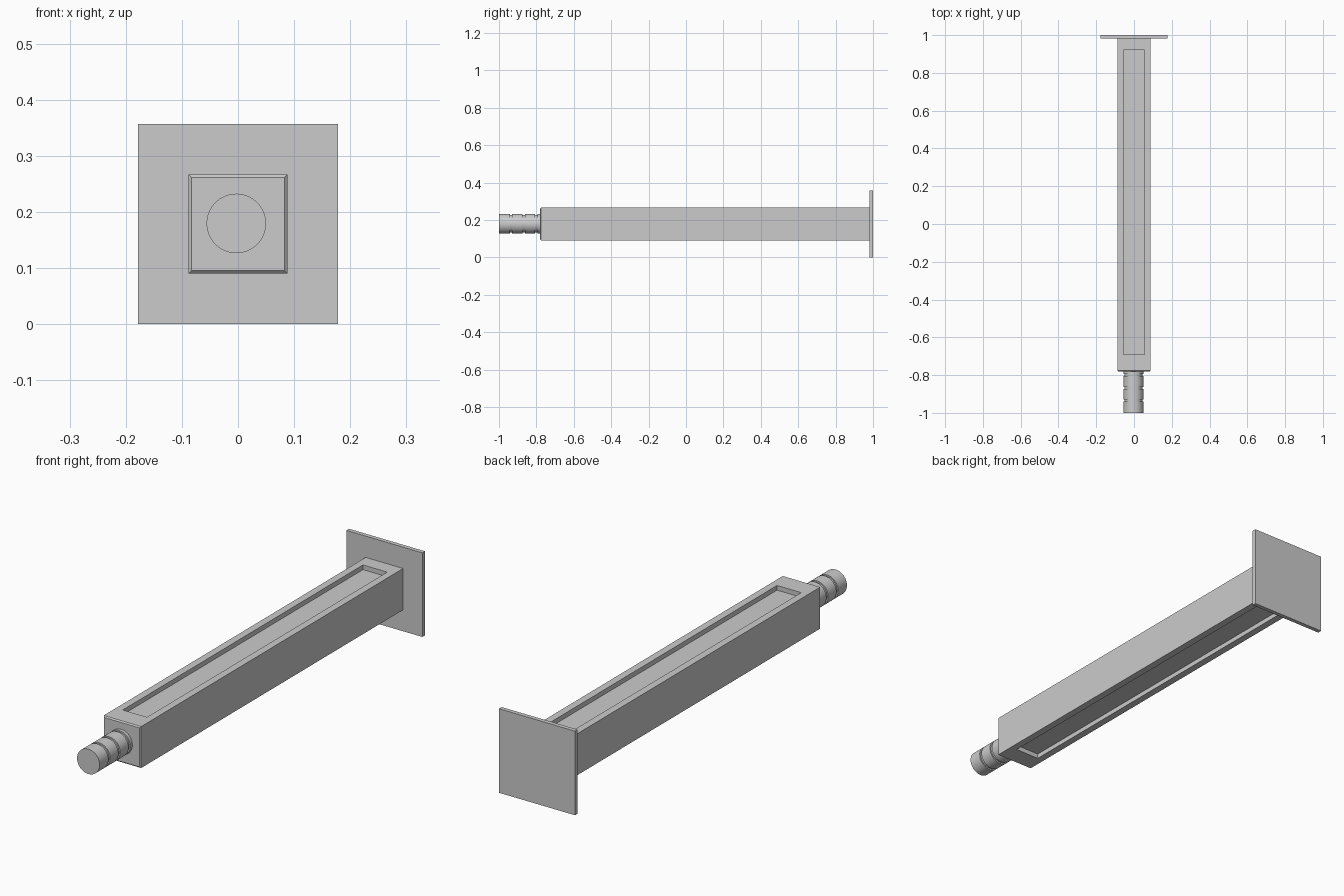
import bpy, bmesh, math
from mathutils import Matrix, Vector

if "Cube" in bpy.data.objects:
    bpy.data.objects.remove(bpy.data.objects["Cube"])

ZC = 0.1785  # height of the long axis


def finish(name, bm):
    bmesh.ops.recalc_face_normals(bm, faces=bm.faces)
    me = bpy.data.meshes.new(name)
    bm.to_mesh(me)
    bm.free()
    ob = bpy.data.objects.new(name, me)
    bpy.context.collection.objects.link(ob)
    return ob


def box(half, y0, y1):
    bm = bmesh.new()
    m = Matrix.Translation((0, (y0 + y1) / 2, ZC)) @ Matrix.Diagonal((2 * half, y1 - y0, 2 * half, 1))
    bmesh.ops.create_cube(bm, size=1, matrix=m)
    return bm


# square mounting plate at the back
finish("end_plate", box(0.1785, 0.982, 1.0))

# square beam with chamfered front rim
Y0, Y1 = -0.78, 0.982
bm = box(0.088, Y0, Y1)
front = [e for e in bm.edges if all(abs(v.co.y - Y0) < 1e-5 for v in e.verts)]
bmesh.ops.bevel(bm, geom=front, offset=0.005, segments=1, affect='EDGES')

# long recesses in the top and bottom of the beam
bm.normal_update()
for side in (1, -1):
    face = next(f for f in bm.faces if f.normal.z * side > 0.99)
    bmesh.ops.inset_individual(bm, faces=[face], thickness=0.044)
    for v in face.verts:
        v.co.y = 0.92 if v.co.y > 0 else -0.692
    floor = bmesh.ops.extrude_discrete_faces(bm, faces=[face])["faces"][0]
    bmesh.ops.translate(bm, verts=floor.verts[:], vec=Vector((0, 0, -0.02 * side)))
finish("beam", bm)

# round spigot with three shallow grooves, lathed around y
R, G, W = 0.053, 0.047, 0.006
profile = [(0, -1.0), (R, -1.0)]
for y in (-0.935, -0.868, -0.80):
    profile += [(R, y - W), (G, y - W), (G, y + W), (R, y + W)]
profile += [(R, Y0), (0, Y0)]
bm = bmesh.new()
vs = [bm.verts.new((r, y, 0)) for r, y in profile]
es = [bm.edges.new(p) for p in zip(vs, vs[1:])]
bmesh.ops.spin(bm, geom=vs + es, cent=(0, 0, 0), axis=(0, 1, 0), angle=2 * math.pi, steps=64)
bmesh.ops.remove_doubles(bm, verts=bm.verts, dist=1e-5)
bmesh.ops.translate(bm, verts=bm.verts, vec=(-0.003, 0, ZC + 0.001))
spigot = finish("spigot", bm)
bpy.context.view_layer.objects.active = spigot
spigot.select_set(True)
bpy.ops.object.shade_smooth_by_angle(angle=math.radians(30))
